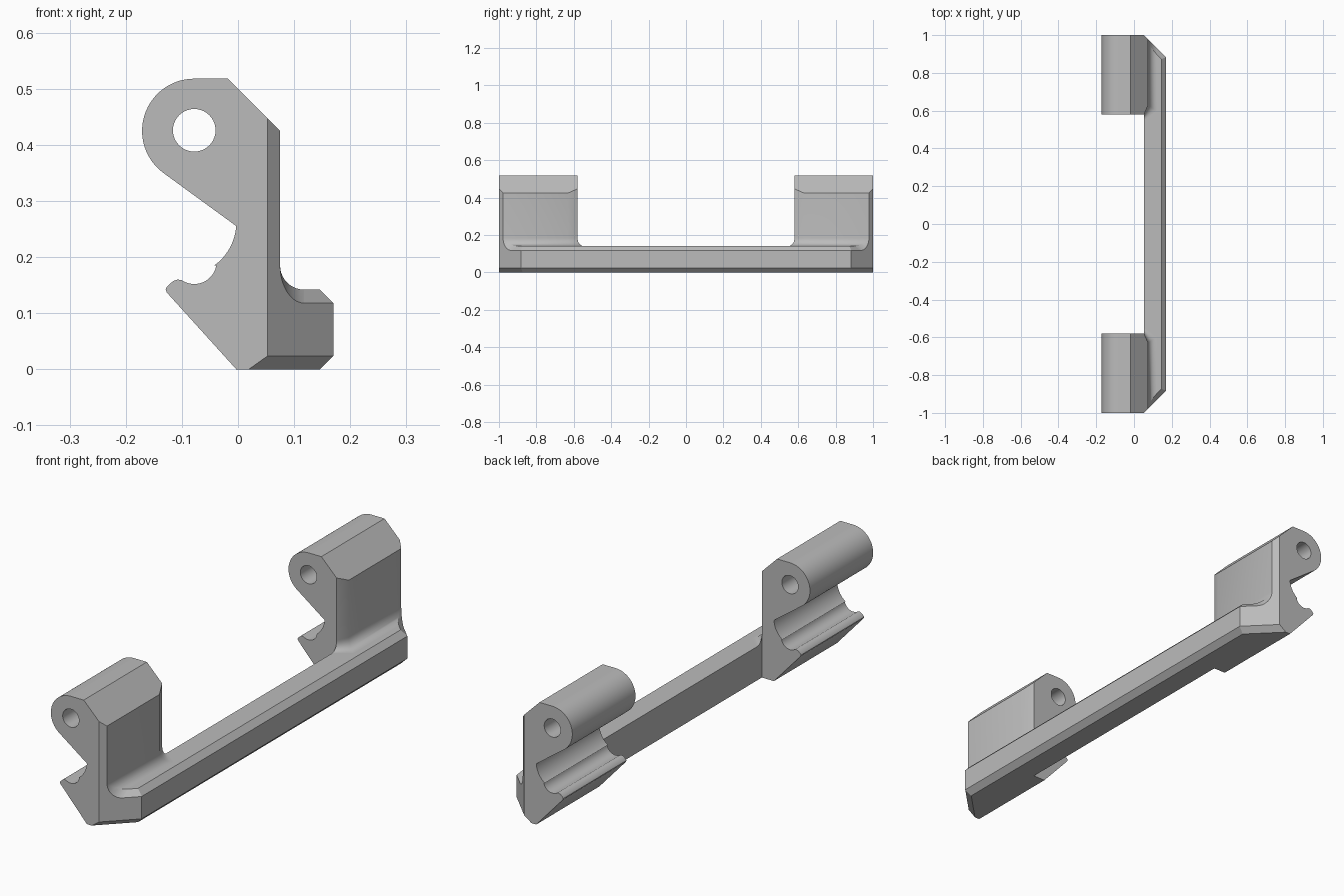
import bpy, bmesh, math
from mathutils import Vector

if "Cube" in bpy.data.objects:
    bpy.data.objects.remove(bpy.data.objects["Cube"])

grey = bpy.data.materials.new("plain grey")
grey.diffuse_color = (0.5, 0.5, 0.5, 1)
grey.use_nodes = True
grey.node_tree.nodes["Principled BSDF"].inputs["Base Color"].default_value = grey.diffuse_color

INNER, END = 0.58, 1.0      # bracket extent along y
X0, X1 = 0.053, 0.075       # plate front and column front
DIAG = X0 + END             # diagonal end cut: x + y = DIAG
CH = 0.024                  # rail chamfer
DCH = CH * math.sqrt(2)


def arc(cx, cz, r, a0, a1, n):
    return [(cx + r * math.cos(math.radians(a0 + (a1 - a0) * i / n)),
             cz + r * math.sin(math.radians(a0 + (a1 - a0) * i / n)))
            for i in range(n + 1)]


def finish(name, bm, mirror=False):
    bmesh.ops.recalc_face_normals(bm, faces=bm.faces[:])
    me = bpy.data.meshes.new(name)
    bm.to_mesh(me)
    bm.free()
    me.materials.append(grey)
    ob = bpy.data.objects.new(name, me)
    bpy.context.collection.objects.link(ob)
    bpy.ops.object.select_all(action='DESELECT')
    ob.select_set(True)
    bpy.context.view_layer.objects.active = ob
    bpy.ops.object.shade_smooth_by_angle(angle=math.radians(28))
    if mirror:
        mod = ob.modifiers.new("both_ends", 'MIRROR')
        mod.use_axis = (False, True, False)
        mod.use_mirror_merge = False


def loft(rings):
    """Closed solid through a stack of rings."""
    bm = bmesh.new()
    vs = [[bm.verts.new(p) for p in r] for r in rings]
    n = len(vs[0])
    for a, b in zip(vs, vs[1:]):
        for i in range(n):
            j = (i + 1) % n
            bm.faces.new((a[i], a[j], b[j], b[i]))
    bm.faces.new(vs[0])
    bm.faces.new(vs[-1])
    return bm


# Hook plates: side profile with pivot eye and snap groove, extruded along y
outline = [(-0.003, 0), (X0, 0), (X0, 0.5 - X0), (-0.018, 0.518)]
outline += arc(-0.078, 0.425, 0.093, 90, 233.6, 28)
outline += arc(-0.098, 0.262, 0.095, -4, -54, 12)
outline += arc(-0.078, 0.192, 0.04, -10, -125, 12)
outline += [(-0.108, 0.160), (-0.116, 0.157), (-0.126, 0.148),
            (-0.129, 0.143), (-0.127, 0.137)]
eye = arc(-0.078, 0.426, 0.038, 0, 360, 40)[:-1]
bm = bmesh.new()
for loop in (outline, eye):
    vs = [bm.verts.new((x, INNER, z)) for x, z in loop]
    for a, b in zip(vs, vs[1:] + vs[:1]):
        bm.edges.new((a, b))
bmesh.ops.triangle_fill(bm, use_beauty=True, edges=bm.edges[:],
                        normal=(0, -1, 0))
ext = bmesh.ops.extrude_face_region(bm, geom=bm.faces[:], use_keep_orig=True)
bmesh.ops.translate(bm, vec=(0, END - INNER, 0),
                    verts=[g for g in ext["geom"]
                           if isinstance(g, bmesh.types.BMVert)])
# lower outer corner continues the rail chamfer
cut = bmesh.ops.bisect_plane(
    bm, geom=bm.verts[:] + bm.edges[:] + bm.faces[:], dist=1e-5,
    plane_co=(X0, END, CH), plane_no=Vector((1, 1, -DCH / CH)).normalized(),
    clear_outer=True)
bmesh.ops.holes_fill(bm, edges=[e for e in bm.edges if e.is_boundary], sides=0)
finish("hook_plate", bm, mirror=True)

# Column fronts: straight wall with a fillet flaring out onto the rail
rings = [[(X0, END, 0.5 - X0), (X1, DIAG - X1, 0.5 - X1),
          (X1, DIAG - X1 - 1e-4, 0.5 - X1), (X1, 0.63, 0.5 - X1),
          (X0, INNER, 0.5 - X0)]]
STEPS = 10
for i in range(STEPS + 1):
    a = math.pi / 2 * i / STEPS
    d, t = 0.043 * (1 - math.cos(a)), math.sin(a)
    x = X1 + d
    k = d / 0.043
    z_top, z_end = 0.185 - 0.043 * t, 0.185 - 0.067 * t
    rings.append([(X0, END, z_end), (x, DIAG - x, z_end),
                  (x, DIAG - x - 1e-4 - DCH * t, z_top),
                  (x, 0.63 - 0.03 * k, z_top),
                  (X0, INNER - 0.03 * k, z_top)])
finish("column_front", loft(rings), mirror=True)


# Rail: long bar with diagonal ends, chamfered above and below
def rail_ring(z, inset):
    xr = 0.17 - inset
    s = DIAG - (DCH if inset else 0)
    return [(X0, -(s - X0), z), (xr, -(s - xr), z),
            (xr, s - xr, z), (X0, s - X0, z)]


finish("rail", loft([rail_ring(0, CH), rail_ring(CH, 0),
                     rail_ring(0.142 - CH, 0), rail_ring(0.142, CH)]))
